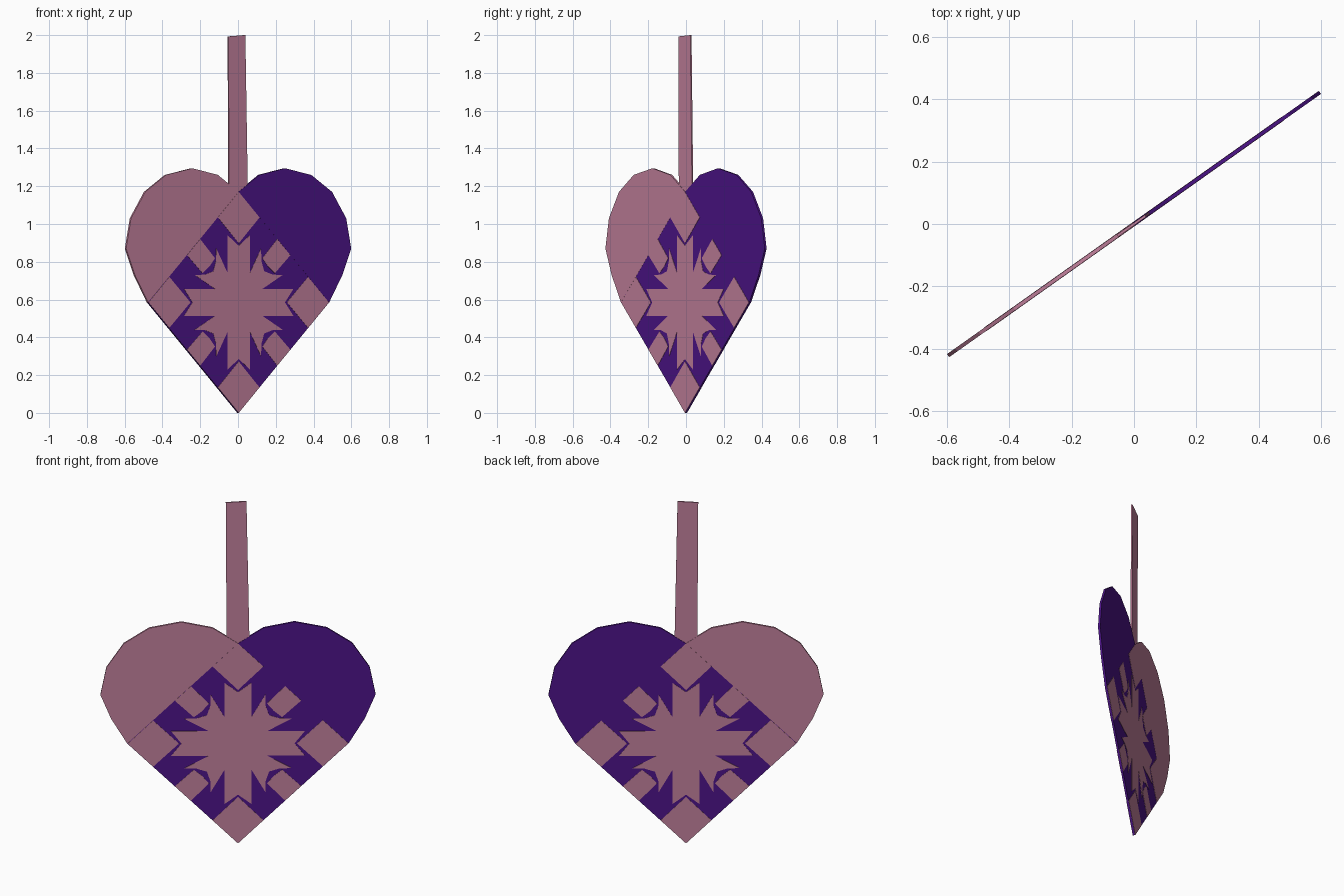
import bpy, bmesh, math
from mathutils import Matrix

if "Cube" in bpy.data.objects:
    bpy.data.objects.remove(bpy.data.objects["Cube"])

ROT = Matrix.Rotation(math.radians(35.3), 4, 'Z')
C = 0.585                      # height of the woven square's centre


def material(name, rgb):
    m = bpy.data.materials.new(name)
    m.diffuse_color = (*rgb, 1)
    m.use_nodes = True
    m.node_tree.nodes["Principled BSDF"].inputs["Base Color"].default_value = m.diffuse_color
    return m


PINK = material("pink_felt", (0.55, 0.22, 0.34))
PURPLE = material("purple_felt", (0.075, 0.007, 0.25))


def plate(name, outlines, half, mat):
    """Flat sheet(s) from (u, z) outlines, turned to the ornament's angle."""
    bm = bmesh.new()
    for pts in outlines:
        f = bm.faces.new([bm.verts.new((u, half, z)) for u, z in pts])
        ext = bmesh.ops.extrude_face_region(bm, geom=[f])["geom"]
        vs = [g for g in ext if isinstance(g, bmesh.types.BMVert)]
        bmesh.ops.translate(bm, verts=vs, vec=(0, -2 * half, 0))
        if not f.is_valid or len(f.link_loops if hasattr(f, "link_loops") else f.loops) == 0:
            continue
    # keep the starting cap on the back of each sheet
    bmesh.ops.holes_fill(bm, edges=[e for e in bm.edges if e.is_boundary], sides=0)
    bmesh.ops.recalc_face_normals(bm, faces=bm.faces)
    bm.transform(ROT)
    me = bpy.data.meshes.new(name)
    bm.to_mesh(me)
    bm.free()
    me.materials.append(mat)
    ob = bpy.data.objects.new(name, me)
    bpy.context.collection.objects.link(ob)
    return ob


def quarter(pts, k):
    """Turn (u, w) points k quarter turns and lift them to the square's centre."""
    for _ in range(k):
        pts = [(-w, u) for u, w in pts]
    return [(u, w + C) for u, w in pts]


# Lobes: rounded tops of the two heart halves
arc = [(0.5875, 0.585), (0.673, 0.73), (0.73, 0.87), (0.698, 1.03),
       (0.606, 1.17), (0.471, 1.26), (0.30, 1.295), (0.135, 1.26), (0, 1.17)]
plate("right_lobe", [arc], 0.006, PURPLE)
plate("left_lobe", [[(-u, z) for u, z in arc]], 0.006, PINK)

# Woven square behind the pattern
plate("woven_base", [quarter([(0, -C), (0.5875, 0), (0, C), (-0.5875, 0)], 0)], 0.0055, PURPLE)

# Snowflake: one quadrant from the right arm to the top arm, repeated four times
octant = [(0.30, 0), (0.355, 0.072), (0.155, 0.072), (0.285, 0.145), (0.22, 0.147)]
quad = octant + [(0.165, 0.165)] + [(w, u) for u, w in reversed(octant[1:])]
star = []
for k in range(4):
    star += quarter(quad, k)
plate("snowflake", [star], 0.007, PINK)

# Branch tips and corner diamonds of the weave
tip = [(0.25, 0.335), (0.154, 0.234), (0.19, 0.19), (0.234, 0.154), (0.335, 0.25)]
corner = [(0, C), (-0.135, 0.45), (0, 0.313), (0.135, 0.45)]
plate("branch_tips", [quarter(tip, k) for k in range(4)], 0.007, PINK)
plate("corner_diamonds", [quarter(corner, k) for k in range(4)], 0.007, PINK)

# Hanging strap, slightly skewed
strap = plate("hanging_strap", [[(-0.06, 1.12), (0.062, 1.12), (0.045, 2.0), (-0.065, 1.993)]], 0.004, PINK)
